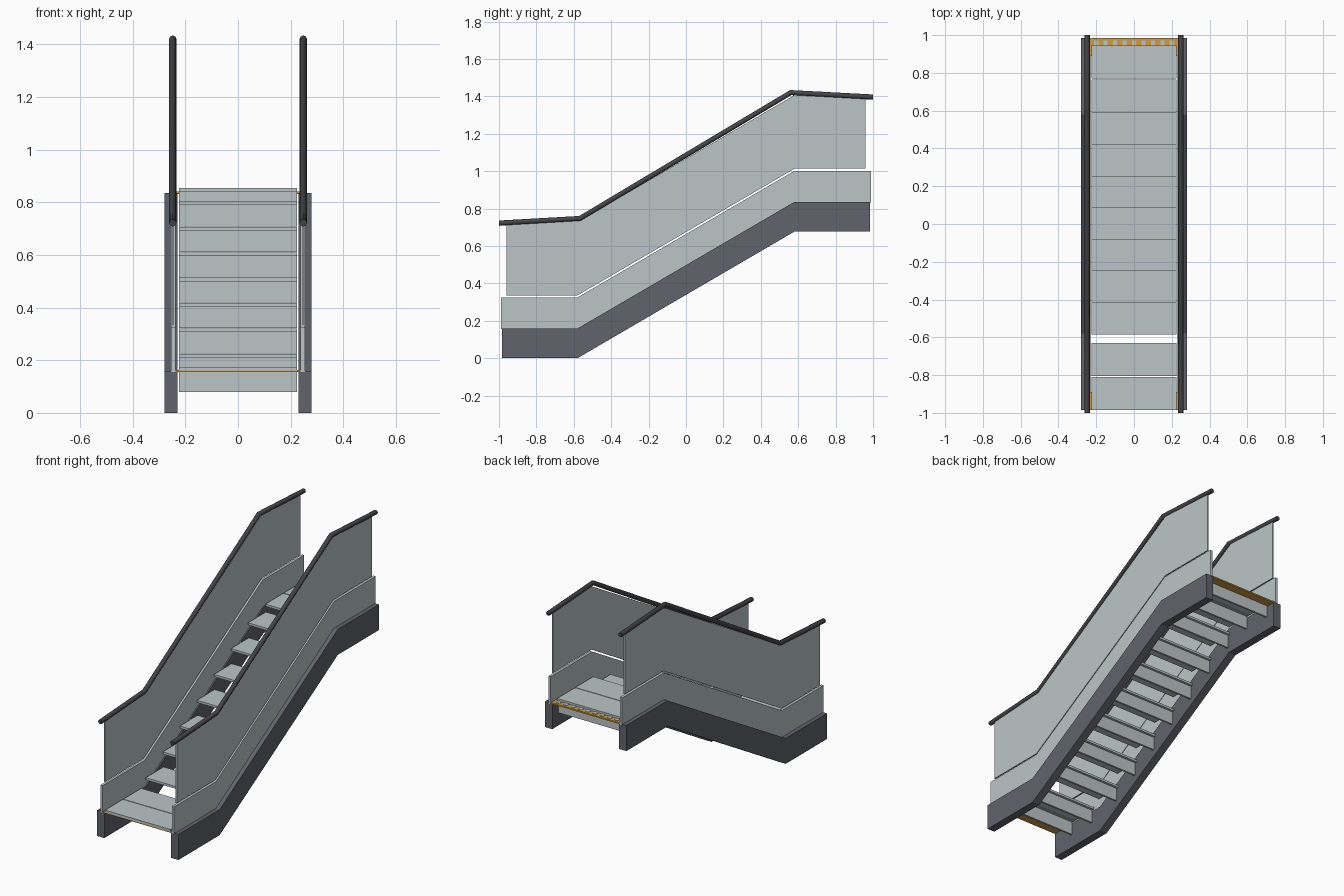
import bpy
import bmesh
from mathutils import Vector

cube = bpy.data.objects.get("Cube")
if cube:
    bpy.data.objects.remove(cube, do_unlink=True)


def material(name, rgb):
    mat = bpy.data.materials.new(name)
    mat.use_nodes = True
    color = (*rgb, 1.0)
    mat.diffuse_color = color
    mat.node_tree.nodes["Principled BSDF"].inputs["Base Color"].default_value = color
    return mat


PALE = material("pale_grey", (0.50, 0.56, 0.57))
STEEL = material("slate_steel", (0.12, 0.125, 0.15))
RUBBER = material("dark_rubber", (0.06, 0.06, 0.068))
ORANGE = material("safety_orange", (0.62, 0.33, 0.06))


def extrude(name, profile, x0, x1, mat):
    """Extrude a (y, z) outline from x0 to x1."""
    bm = bmesh.new()
    face = bm.faces.new([bm.verts.new((x0, y, z)) for y, z in profile])
    result = bmesh.ops.extrude_face_region(bm, geom=[face])
    verts = [v for v in result["geom"] if isinstance(v, bmesh.types.BMVert)]
    bmesh.ops.translate(bm, verts=verts, vec=Vector((x1 - x0, 0, 0)))
    bmesh.ops.recalc_face_normals(bm, faces=bm.faces)
    mesh = bpy.data.meshes.new(name)
    bm.to_mesh(mesh)
    bm.free()
    mesh.materials.append(mat)
    obj = bpy.data.objects.new(name, mesh)
    bpy.context.collection.objects.link(obj)
    return obj


def box(name, x, y, z, mat):
    outline = [(y[0], z[0]), (y[1], z[0]), (y[1], z[1]), (y[0], z[1])]
    return extrude(name, outline, x[0], x[1], mat)


def band(end, low, high):
    """Outline following the stair slope, low and high above the base line."""
    base = [(-end, 0), (-0.58, 0), (0.58, 0.677), (end, 0.677)]
    return [(y, z + low) for y, z in base] + [(y, z + high) for y, z in reversed(base)]


def handrail(name, x):
    curve = bpy.data.curves.new(name, "CURVE")
    curve.dimensions = "3D"
    curve.bevel_depth = 0.014
    curve.bevel_resolution = 2
    curve.use_fill_caps = True
    path = [(-1, 0.722), (-0.567, 0.747), (0.56, 1.42), (1, 1.396)]
    spline = curve.splines.new("POLY")
    spline.points.add(len(path) - 1)
    for point, (y, z) in zip(spline.points, path):
        point.co = (x, y, z, 1)
    curve.materials.append(RUBBER)
    obj = bpy.data.objects.new(name, curve)
    bpy.context.collection.objects.link(obj)


# Sides: stringer, skirt, upper panel and handrail
panel = band(0.96, 0.336, 0.34)[:4] + [(0.96, 1.39), (0.585, 1.41), (-0.567, 0.735), (-0.96, 0.714)]
for side, s in (("left", 1), ("right", -1)):
    extrude(side + "_stringer", band(0.985, 0, 0.159), s * 0.23, s * 0.28, STEEL)
    extrude(side + "_skirt", band(0.99, 0.155, 0.325), s * 0.238, s * 0.254, PALE)
    extrude(side + "_panel", panel, s * 0.243, s * 0.251, PALE)
    handrail(side + "_handrail", s * 0.248)

# Treads, each with a plate hanging below its rear edge
RUN, RISE, DEPTH = 0.1675, 0.0965, 0.175
treads = [(-0.985, 0.175), (-0.805, 0.175)]
treads += [(-0.585 + i * RUN, 0.224 + i * RISE) for i in range(7)]
treads += [(0.59, 0.854), (0.77, 0.854)]
for i, (y, z) in enumerate(treads):
    box(f"tread_{i}", (-0.225, 0.225), (y, y + DEPTH), (z - 0.014, z), PALE)
    back = y + DEPTH - 0.015
    box(f"riser_{i}", (-0.225, 0.225), (back - 0.012, back), (z - 0.095, z - 0.014), PALE)

# Orange edge plates at both landings
box("lower_edge_plate", (-0.24, 0.24), (-0.985, -0.89), (0.155, 0.1635), ORANGE)
box("upper_edge_plate", (-0.24, 0.24), (0.89, 0.985), (0.832, 0.8405), ORANGE)

# Grey comb strips on the upper plate
for i in range(9):
    x = -0.2 + i * 0.05
    box(f"comb_strip_{i}", (x - 0.011, x + 0.011), (0.945, 0.972), (0.8405, 0.843), PALE)
